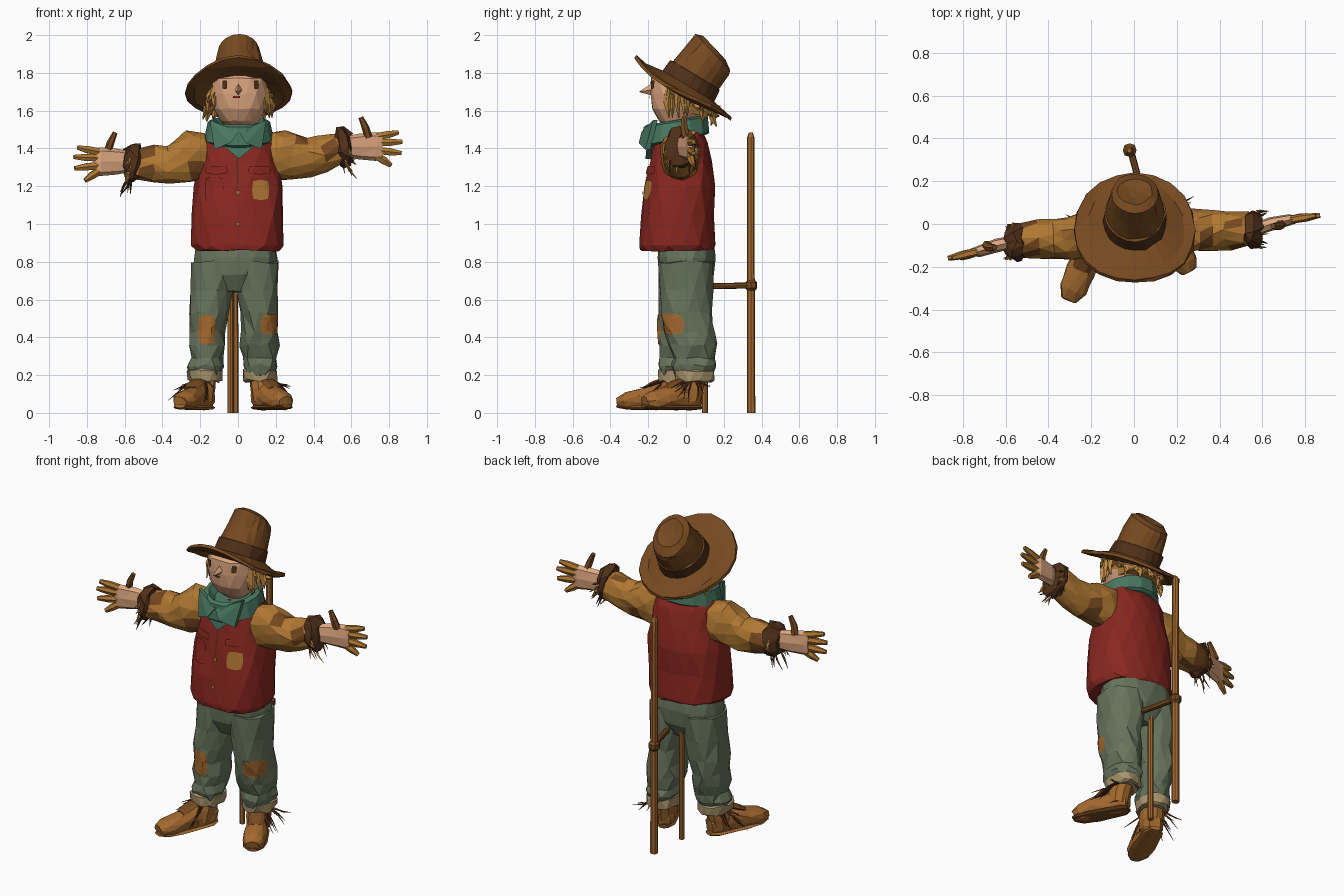
import bpy, bmesh, math, random
from mathutils import Vector, Matrix
from mathutils.bvhtree import BVHTree

if "Cube" in bpy.data.objects:
    bpy.data.objects.remove(bpy.data.objects["Cube"])

random.seed(4)


def material(name, r, g, b):
    m = bpy.data.materials.new(name)
    m.diffuse_color = [((c / 255 + 0.055) / 1.055) ** 2.4 for c in (r, g, b)] + [1]
    m.use_nodes = True
    m.node_tree.nodes["Principled BSDF"].inputs["Base Color"].default_value = m.diffuse_color
    return m


SKIN = material("skin", 222, 167, 128)
HAT = material("hat brown", 118, 73, 32)
DARK = material("dark brown", 80, 48, 25)
OCHRE = material("ochre cloth", 176, 120, 50)
STRAW = material("straw", 192, 138, 66)
RED = material("red cloth", 138, 39, 32)
SAGE = material("sage cloth", 103, 116, 92)
TEAL = material("teal cloth", 72, 119, 97)
BEIGE = material("beige lining", 168, 148, 108)
WOOD = material("leather and wood", 164, 105, 47)


def finish(name, bm, *mats, recalc=True):
    if recalc:
        bmesh.ops.recalc_face_normals(bm, faces=bm.faces[:])
    bmesh.ops.triangulate(bm, faces=bm.faces[:])
    me = bpy.data.meshes.new(name)
    bm.to_mesh(me)
    bm.free()
    ob = bpy.data.objects.new(name, me)
    for m in mats:
        me.materials.append(m)
    bpy.context.collection.objects.link(ob)
    return ob


def skin_rings(bm, rings, rule=None, caps=True):
    """Join rings of points with quads; rule(row, col) picks the material."""
    vs = [[bm.verts.new(p) for p in ring] for ring in rings]
    n = len(vs[0])
    for i in range(len(vs) - 1):
        for j in range(n):
            k = (j + 1) % n
            f = bm.faces.new((vs[i][j], vs[i][k], vs[i + 1][k], vs[i + 1][j]))
            f.material_index = rule(i, j) if rule else 0
    if caps:
        bm.faces.new(vs[0][::-1])
    bm.faces.new(vs[-1])


def under_brim(y):
    """Height of the tilted hat brim, less a small gap."""
    return 1.702 - .58 * (y + .02)


def loft_into(bm, rings, n=10, flat=False, jitter=0.0, rule=None, tuck=False):
    """rings: (x, y, z, half width, half depth), level or square to the path."""
    pts = [Vector(r[:3]) for r in rings]
    out = []
    for i, r in enumerate(rings):
        u, v = Vector((1, 0, 0)), Vector((0, 1, 0))
        if not flat:
            t = (pts[min(i + 1, len(pts) - 1)] - pts[max(i - 1, 0)]).normalized()
            ref = Vector((0, 0, 1)) if abs(t.z) < 0.8 else Vector((0, 1, 0))
            u = t.cross(ref).normalized()
            v = u.cross(t)
        ring = []
        for j in range(n):
            a = 2 * math.pi * (j + 0.5 * (i % 2) * (jitter > 0)) / n
            k = 1 + 0.06 * math.sin(2 * a) ** 2
            e = Vector([random.uniform(-jitter, jitter) for _ in range(3)])
            p = pts[i] + u * r[3] * k * math.cos(a) + v * r[4] * k * math.sin(a) + e
            if tuck:
                p.z = min(p.z, under_brim(p.y))
            ring.append(p)
        out.append(ring)
    skin_rings(bm, out, rule)


def loft(name, rings, mats, **kw):
    bm = bmesh.new()
    loft_into(bm, rings, **kw)
    return finish(name, bm, *mats)


def spikes(name, items, mat):
    """A bunch of thin bent stalks: (start, end, radius)."""
    bm = bmesh.new()
    for a, b, r in items:
        a, b = Vector(a), Vector(b)
        m = (a + b) / 2 + Vector([random.uniform(-0.012, 0.012) for _ in range(3)])
        loft_into(bm, [(*a, r, r), (*m, r * 0.8, r * 0.8), (*b, r * 0.15, r * 0.15)], n=4)
    return finish(name, bm, mat)


def patch(name, target, x, y, z, w, h, mat, azimuth=0, sides=16, lift=0.006):
    """A thin plate laid on the target's surface, seen from the given azimuth."""
    tree = BVHTree.FromPolygons([v.co for v in target.data.vertices],
                                [p.vertices for p in target.data.polygons])
    a = math.radians(azimuth)
    d, u = Vector((-math.sin(a), math.cos(a), 0)), Vector((math.cos(a), math.sin(a), 0))
    rings = []
    for s in (1, 0.8, 0.55, 0.3, 0.1):
        ring = []
        for j in range(sides):
            b = 2 * math.pi * j / sides
            k = s / max(abs(math.cos(b)), abs(math.sin(b))) ** 0.6
            o = Vector((x, y, z)) + u * w * k * math.cos(b) + Vector((0, 0, h * k * math.sin(b)))
            hit = tree.ray_cast(o - d, d)[0] or o
            ring.append(hit - d * lift)
        rings.append(ring)
    bm = bmesh.new()
    skin_rings(bm, rings, caps=False)
    bm.normal_update()
    for f in bm.faces:
        if f.normal.dot(d) > 0:
            f.normal_flip()
    return finish(name, bm, mat, recalc=False)


# Vest with hem, neck end hidden by the collar
vest = loft("vest", [(0, -.05, .86, .225, .195), (-.005, -.05, .89, .243, .205),
                     (0, -.045, 1.05, .243, .197), (.003, -.032, 1.2, .235, .185),
                     (.006, -.03, 1.33, .213, .163), (.008, -.03, 1.43, .198, .14),
                     (.008, -.03, 1.48, .175, .12), (.005, -.03, 1.5, .09, .08)],
            [RED], n=16, flat=True, jitter=.006)
patch("vest_patch", vest, .12, 0, 1.18, .045, .053, OCHRE)
for side in (-1, 1):
    patch("pocket_flap", vest, side * .115, 0, 1.285, .06, .022, RED, lift=.009)
patch("pocket", vest, -.125, 0, 1.18, .05, .07, RED, lift=.008)
patch("vest_opening", vest, -.005, 0, 1.27, .004, .09, DARK)
for z in (1.0, 1.165):
    patch("button", vest, .0, 0, z, .012, .012, WOOD, lift=.009)

# Collar: tilted band, two points and a small neckerchief
bm = bmesh.new()
rings = []
for rx, ry, z, tilt in ((.165, .17, 1.44, .035), (.185, .183, 1.45, .035), (.165, .175, 1.54, .028),
                        (.135, .155, 1.55, .025), (.10, .12, 1.51, .02)):
    rings.append([(.005 + rx * math.cos(a), -.055 + ry * math.sin(a), z + tilt * math.sin(a))
                  for a in [2 * math.pi * j / 14 for j in range(14)]])
skin_rings(bm, rings)
for s in (-1, 1):
    q = [(.005, -.235, 1.49), (s * .15, -.175, 1.55), (s * .125, -.215, 1.395), (s * .04, -.25, 1.43)]
    skin_rings(bm, [q, [(x, y + .025, z) for x, y, z in q]])
q = [(-.11, -.205, 1.44), (.12, -.205, 1.44), (.005, -.215, 1.345)]
skin_rings(bm, [q, [(x, y + .04, z) for x, y, z in q]])
finish("collar", bm, TEAL)

# Head, nose, mouth and eyes
head = loft("head", [(.01, -.04, 1.50, .05, .05), (.01, -.045, 1.545, .10, .10),
                     (.01, -.035, 1.61, .14, .145), (.01, -.03, 1.69, .153, .162),
                     (.01, -.03, 1.77, .15, .157), (.01, -.03, 1.82, .12, .14)],
            [SKIN], n=16, flat=True, jitter=.003, tuck=True)
loft("nose", [(.003, -.17, 1.712, .024, .036), (-.002, -.245, 1.70, .003, .003)], [SKIN], n=4)
patch("mouth", head, -.008, 0, 1.672, .02, .006, RED, lift=.008)
for x in (-.07, .097):
    patch("eye", head, x, 0, 1.738, .013, .023, DARK, lift=.009)

# Hair: cap at the back plus loose straw all round except the face
loft("hair_cap", [(.01, .03, 1.58, .12, .115), (.01, .015, 1.66, .16, .152),
                  (.01, .015, 1.74, .162, .155), (.01, .02, 1.79, .14, .14)],
     [STRAW], n=14, flat=True, jitter=.006, tuck=True)
locks = []
for i in range(60):
    a = math.radians(-42 + 264 * (i % 30) / 29 + random.uniform(-4, 4))
    c, q, e = math.cos(a), math.sin(a), random.uniform(.16, .2)
    y = -.005 + .155 * q
    locks.append(((.01 + .158 * c, y, min(1.77, under_brim(y) - .025)),
                  (.01 + e * c, e * .92 * q, random.uniform(1.54, 1.67) - .04 * max(0, q)),
                  random.uniform(.012, .024)))
spikes("hair_locks", locks, STRAW)

# Hat: curled brim, dark band, tapered crown with slanted top
profile = [(.14, .14, 0, .015), (.24, .255, 0, -.008), (.285, .304, 0, .0), (.28, .3, 0, .018),
           (.23, .245, .005, .016), (.15, .16, .02, .03), (.142, .152, .022, .098), (.137, .145, .024, .1),
           (.122, .135, .034, .19), (.113, .125, .038, .255), (.08, .085, .036, .278), (.03, .03, .036, .262)]
turn = Matrix.Translation((.005, -.02, 1.715)) @ Matrix.Rotation(math.radians(-31), 4, 'X')
rings = []
for i, (rx, ry, cy, z) in enumerate(profile):
    ring = []
    for j in range(20):
        a = 2 * math.pi * j / 20
        x, y = rx * math.cos(a), cy + ry * math.sin(a)
        droop = -.03 * math.cos(a) ** 2 * (rx > .2) + .012 * math.sin(3 * a) * (rx > .25)
        slant = -.28 * (y - .02) if i > 8 else 0
        e = random.uniform(-.005, .005)
        ring.append(turn @ Vector((x + e, y - e, z + droop + slant)))
    rings.append(ring)
bm = bmesh.new()
skin_rings(bm, rings, lambda i, j: 1 if i == 5 else 0)
finish("hat", bm, HAT, DARK)

# Arms: sleeve, straw cuff, palm, fingers
for s, name, dz, ys in ((-1, "left", -.04, (-.04, -.07, -.085, -.10, -.16)),
                        (1, "right", .04, (-.03, -.03, -.025, .0, .04))):
    y0, y1, y2, y3, y4 = ys
    worn = [(random.randrange(1, 5), random.randrange(12)) for _ in range(8)]
    worn += [(i, (j + 1) % 12) for i, j in worn[:4]]
    loft(name + "_sleeve", [(s * .15, y0, 1.39, .09, .10), (s * .22, y0, 1.365, .105, .135),
                            (s * .29, y1, 1.345 + dz * .3, .10, .118), (s * .37, y1, 1.33 + dz * .5, .09, .102),
                            (s * .45, y1, 1.345 + dz * .6, .085, .095), (s * .53, y2, 1.36 + dz, .08, .08),
                            (s * .57, y2, 1.365 + dz, .06, .06)],
         [OCHRE, HAT], n=12, jitter=.008, rule=lambda i, j: 1 if (i, j) in worn else 0)
    zc = 1.37 + dz
    loft(name + "_cuff", [(s * .52, y2, zc - .01, .06, .07), (s * .54, y2, zc - .01, .085, .105),
                          (s * .575, y2, zc, .082, .105), (s * .60, y2, zc, .05, .06)],
         [DARK], n=12, jitter=.011)
    frill = []
    for i in range(20):
        a = random.uniform(2.6, 6.8)
        c, q = math.cos(a), math.sin(a)
        frill.append(((s * .565, y2 + .07 * c, zc + .07 * q),
                      (s * random.uniform(.56, .63), y2 + .085 * c,
                       zc + .10 * q - random.uniform(.02, .1)), .008))
    spikes(name + "_cuff_straw", frill[:10], STRAW)
    spikes(name + "_cuff_twigs", frill[10:], DARK)
    ym = (y3 + y4) / 2
    loft(name + "_palm", [(s * .57, y2, zc, .03, .055), (s * .64, y3, zc, .032, .068),
                          (s * .73, ym, zc, .026, .076), (s * .765, ym, zc, .014, .066)],
         [SKIN], n=8)
    # Four fingers, then the darker thumb
    bm = bmesh.new()
    for zb, xt, zt in ((.052, .85, .075), (.02, .87, .025), (-.02, .865, -.035), (-.05, .81, -.10)):
        mid = (.74 + xt) / 2
        loft_into(bm, [(s * .735, ym, zc + zb, .019, .021), (s * mid, (ym + y4) / 2, zc + (zb + zt) / 2, .019, .021),
                       (s * xt, y4, zc + zt, .011, .012)], n=6)
    finish(name + "_fingers", bm, OCHRE)
    loft(name + "_thumb", [(s * .69, y3, zc + .05, .022, .022), (s * .675, y3 - .01, zc + .10, .02, .02),
                           (s * .65, y3 - .01, zc + .155, .013, .013)], [HAT], n=6)

# Trousers
loft("trouser_seat", [(-.015, 0, .93, .2, .14), (-.015, 0, .82, .225, .153),
                      (-.02, 0, .73, .222, .145), (-.025, 0, .64, .13, .10)],
     [SAGE], n=14, flat=True, jitter=.006)
legs = {
    "left": [(-.125, 0, .8, .115, .14), (-.145, -.005, .65, .114, .14), (-.155, -.015, .53, .107, .138),
             (-.162, -.015, .43, .09, .128), (-.165, -.02, .36, .097, .118), (-.165, -.03, .29, .08, .105),
             (-.172, -.04, .25, .092, .108), (-.175, -.045, .2, .075, .09)],
    "right": [(.095, .0, .8, .12, .145), (.1, 0, .65, .105, .143), (.108, .005, .53, .1, .14),
              (.115, .02, .43, .095, .135), (.115, .03, .36, .102, .13), (.115, .04, .29, .083, .115),
              (.118, .045, .25, .095, .118), (.12, .045, .2, .075, .1)]}
feet = {"left": ((-.175, -.04), (-.30, -.34), (2.6, 5.0)), "right": ((.12, .04), (.25, -.21), (4.2, 6.8))}
for name, rings in legs.items():
    leg = loft(name + "_trouser_leg", rings, [SAGE], n=12, flat=True, jitter=.009)
    if name == "left":
        patch("left_knee_patch", leg, -.165, 0, .44, .047, .078, WOOD)
    else:
        patch("right_knee_patch", leg, .135, 0, .47, .065, .055, WOOD, azimuth=25)
    x, y = rings[-1][:2]
    loft(name + "_turn_up", [(x, y, .165, .075, .09), (x, y, .172, .088, .104), (x, y, .225, .092, .108),
                             (x, y, .238, .07, .085)], [BEIGE], n=12, flat=True, jitter=.008)
    # Shoe: sole, rounded toe, ankle shaft and straw poking out
    (hx, hy), (tx, ty), span = feet[name]
    d = Vector((tx - hx, ty - hy, 0))
    at = lambda f, z: (hx + d.x * f, hy + d.y * f, z)
    loft(name + "_shoe", [(*at(-.12, .07), .035, .045), (*at(.0, .075), .058, .06), (*at(.3, .085), .06, .07),
                          (*at(.6, .076), .068, .06), (*at(.88, .065), .064, .05), (*at(1.04, .055), .04, .032)],
         [WOOD], n=10, jitter=.004)
    loft(name + "_sole", [(*at(-.14, .03), .03, .012), (*at(0, .028), .06, .013), (*at(.6, .028), .07, .013),
                          (*at(.9, .03), .06, .013), (*at(1.06, .036), .03, .01)],
         [WOOD if name == "left" else HAT], n=8)
    loft(name + "_ankle", [(*at(.12, .06), .06, .07), (*at(.08, .13), .065, .075), (x, y, .2, .06, .07)],
         [WOOD], n=10, flat=True)
    loft(name + "_tongue", [(*at(.26, .175), .04, .012), (*at(.42, .155), .05, .014), (*at(.58, .128), .04, .012)],
         [HAT], n=6)
    stalks = []
    for i in range(16):
        a = random.uniform(*span)
        c, q, r = math.cos(a), math.sin(a), random.uniform(.11, .2)
        stalks.append(((x + .06 * c, y + .07 * q, .17), (x + r * c, y + r * 1.1 * q, random.uniform(.05, .15)), .006))
    spikes(name + "_shoe_straw", stalks, DARK)

# Support poles with a crossbar and knob
loft("tall_pole", [(-.02, .345, 0, .022, .022), (-.02, .343, .7, .021, .021), (-.022, .343, 1.46, .019, .019),
                   (-.022, .343, 1.485, .01, .01)], [WOOD], n=8, flat=True)
loft("short_pole", [(-.04, .1, 0, .016, .016), (-.04, .1, .72, .016, .016)], [WOOD], n=8, flat=True)
loft("crossbar", [(-.02, .36, .675, .016, .016), (.05, .1, .67, .016, .016)], [HAT], n=8)
loft("crossbar_knob", [(-.02, .345, .645, .018, .018), (-.02, .345, .66, .032, .032),
                       (-.02, .345, .69, .032, .032), (-.02, .345, .705, .018, .018)], [HAT], n=8, flat=True)
